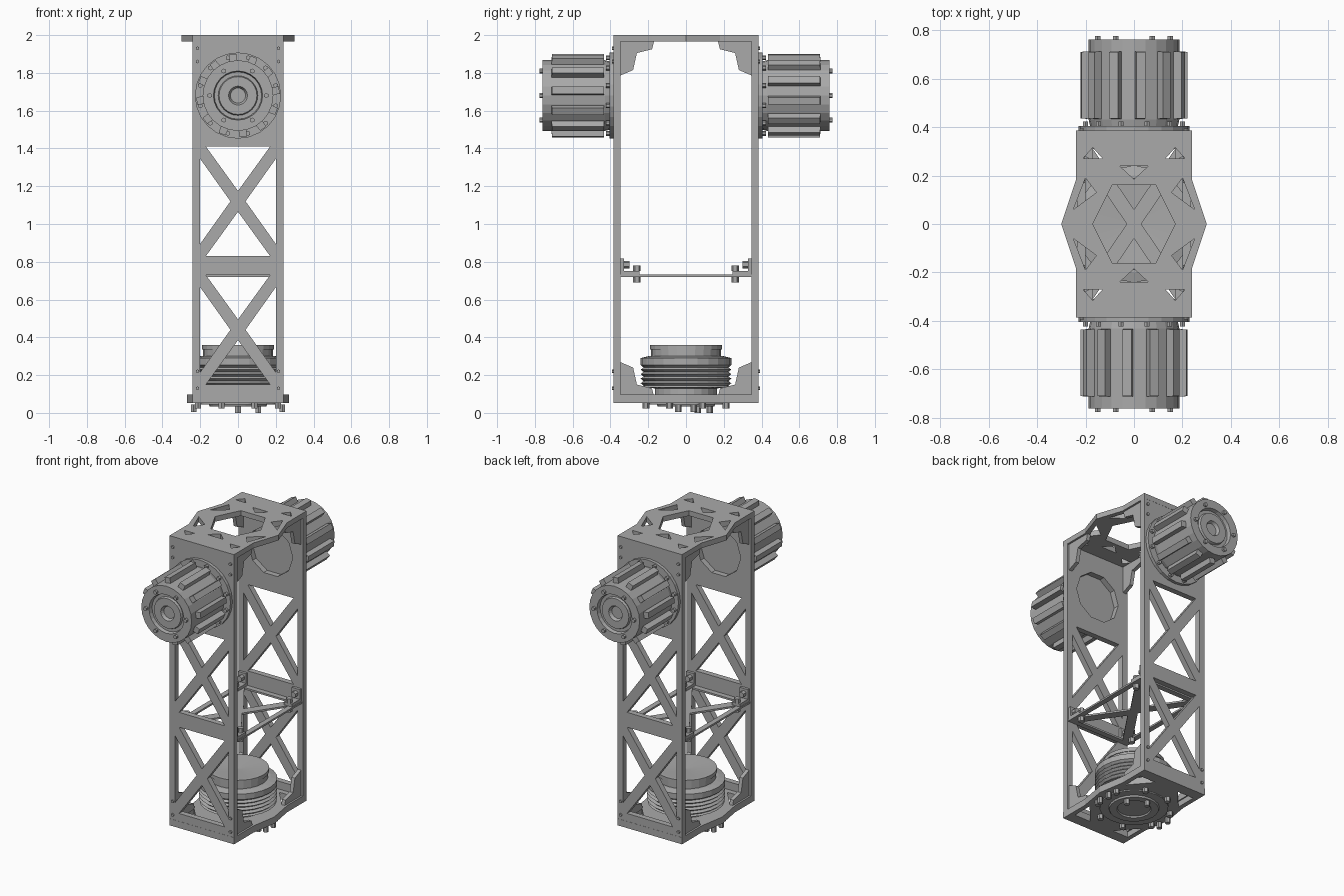
import bpy, bmesh
from math import pi, cos, sin
from mathutils import Matrix, Vector

cube = bpy.data.objects.get("Cube")
if cube:
    bpy.data.objects.remove(cube, do_unlink=True)

grey = bpy.data.materials.new("plain grey metal")
grey.use_nodes = True
GREY = (0.40, 0.40, 0.40, 1)
grey.diffuse_color = GREY
grey.node_tree.nodes["Principled BSDF"].inputs["Base Color"].default_value = GREY

FLAT = Matrix()
FACING_FRONT = Matrix.Rotation(pi / 2, 4, 'X')
FACING_BACK = Matrix.Rotation(-pi / 2, 4, 'X')
FACING_SIDE = Matrix(((0, 0, 1, 0), (1, 0, 0, 0), (0, 1, 0, 0), (0, 0, 0, 1)))
SIGNS = (-1, 1)


def add_object(name, mesh, matrix=FLAT):
    mesh.materials.clear()
    mesh.materials.append(grey)
    ob = bpy.data.objects.new(name, mesh)
    bpy.context.collection.objects.link(ob)
    ob.matrix_world = matrix
    return ob


def from_bmesh(name, bm, matrix=FLAT):
    bmesh.ops.recalc_face_normals(bm, faces=bm.faces)
    mesh = bpy.data.meshes.new(name)
    bm.to_mesh(mesh)
    bm.free()
    return add_object(name, mesh, matrix)


def plate(name, loops, thickness, matrix):
    """Flat sheet: the first loop is the outline, the others are holes."""
    curve = bpy.data.curves.new(name, 'CURVE')
    curve.dimensions, curve.fill_mode = '2D', 'BOTH'
    curve.extrude = thickness / 2
    for loop in loops:
        spline = curve.splines.new('POLY')
        spline.points.add(len(loop) - 1)
        for point, (u, v) in zip(spline.points, loop):
            point.co = (u, v, 0, 1)
        spline.use_cyclic_u = True
    temp = bpy.data.objects.new(name, curve)
    bpy.context.collection.objects.link(temp)
    graph = bpy.context.evaluated_depsgraph_get()
    mesh = bpy.data.meshes.new_from_object(temp.evaluated_get(graph))
    bpy.data.objects.remove(temp, do_unlink=True)
    bm = bmesh.new()
    bm.from_mesh(mesh)
    bmesh.ops.remove_doubles(bm, verts=bm.verts, dist=1e-5)
    for f in bm.faces:
        f.smooth = False
    return from_bmesh(name, bm, matrix)


def lathe(profile, steps):
    bm = bmesh.new()
    vs = [bm.verts.new((r, 0, z)) for r, z in profile]
    es = [bm.edges.new(pair) for pair in zip(vs, vs[1:])]
    bmesh.ops.spin(bm, geom=vs + es, cent=(0, 0, 0), axis=(0, 0, 1),
                   angle=2 * pi, steps=steps, use_duplicate=False)
    bmesh.ops.remove_doubles(bm, verts=bm.verts, dist=1e-4)
    return bm


def bolts(name, places, radius=0.016, height=0.03, matrix=FLAT):
    """Hexagonal heads; each place is a centre and an axis."""
    bm = bmesh.new()
    for centre, axis in places:
        turn = Vector((0, 0, 1)).rotation_difference(Vector(axis)).to_matrix().to_4x4()
        bmesh.ops.create_cone(bm, cap_ends=True, segments=6, radius1=radius, radius2=radius,
                              depth=height, matrix=Matrix.Translation(centre) @ turn)
    return from_bmesh(name, bm, matrix)


def ring(count, radius, z, start=0.0):
    return [(radius * cos(start + i * 2 * pi / count),
             radius * sin(start + i * 2 * pi / count), z) for i in range(count)]


def flat_ring(count, radius, centre=0.0):
    return [(x, y + centre) for x, y, _ in ring(count, radius, 0)]


def mirrored(loops):
    return [[(sx * u, sy * v) for u, v in loop]
            for loop in loops for sx in SIGNS for sy in SIGNS]


def cross_openings(middle):
    """Four triangles that leave an X-shaped brace."""
    out = [[(-0.17, middle + s * 0.29), (0.17, middle + s * 0.29), (0, middle + s * 0.055)]
           for s in SIGNS]
    out += [[(s * 0.2, middle - 0.225), (s * 0.2, middle + 0.225), (s * 0.04, middle)]
            for s in SIGNS]
    return out


# Side walls with braced openings and a motor port
wall = [(-0.24, 0.07), (0.24, 0.07), (0.24, 1.985), (-0.24, 1.985)]
wall_loops = [wall, flat_ring(10, 0.165, 1.68)] + cross_openings(1.12) + cross_openings(0.44)
for label, s in (("front", -1), ("back", 1)):
    plate(label + "_wall", wall_loops, 0.038,
          Matrix.Translation((0, s * 0.365, 0)) @ FACING_FRONT)


# Top and bottom plates, widened in the middle
def widened(bulge):
    half = [(0.24, -0.385), (0.24, -0.18), (bulge, 0), (0.24, 0.18), (0.24, 0.385)]
    return half + [(-x, -y) for x, y in half]


centre_hole = [(-0.17, 0), (-0.09, 0.16), (0.09, 0.16), (0.17, 0), (0.09, -0.16), (-0.09, -0.16)]
top_cuts = mirrored([[(0.25, 0.06), (0.2, 0.19), (0.155, 0.13)],
                     [(0.21, 0.27), (0.17, 0.315), (0.13, 0.27)]])
top_cuts += [[(-0.06, s * 0.24), (0.06, s * 0.24), (0, s * 0.185)] for s in SIGNS]
plate("top_plate", [widened(0.3), centre_hole] + top_cuts, 0.035,
      Matrix.Translation((0, 0, 1.9825)))
bottom_cuts = mirrored([[(0.21, 0.17), (0.21, 0.31), (0.09, 0.31)]])
plate("bottom_plate", [widened(0.27)] + bottom_cuts, 0.045, Matrix.Translation((0, 0, 0.075)))

# Corner gussets
for level, base, up in (("lower", 0.09, 1), ("upper", 1.965, -1)):
    for end in SIGNS:
        shape = [(end * y, base + up * h) for y, h in
                 ((0.35, 0), (0.17, 0), (0.18, 0.04), (0.26, 0.06), (0.28, 0.15), (0.35, 0.18))]
        for side in SIGNS:
            plate(f"{level}_gusset", [shape], 0.025,
                  Matrix.Translation((side * 0.215, 0, 0)) @ FACING_SIDE)

# Thin cross brace between the walls
brace = [(-0.235, -0.347), (0.235, -0.347), (0.235, 0.347), (-0.235, 0.347)]
brace_cuts = [[(s * 0.2, -0.25), (s * 0.2, 0.25), (s * 0.03, 0)] for s in SIGNS]
brace_cuts += [[(-0.17, s * 0.31), (0.17, s * 0.31), (0, s * 0.06)] for s in SIGNS]
plate("cross_brace", [brace] + brace_cuts, 0.012, Matrix.Translation((0, 0, 0.726)))
places, tabs = [], bmesh.new()
for sx in SIGNS:
    for sy in SIGNS:
        places += [((sx * 0.2, sy * 0.26, z), (0, 0, 1)) for z in (0.765, 0.705)]
        places.append(((sx * 0.2, sy * 0.315, 0.785), (0, 1, 0)))
        for y, z, dy, dz in ((0.295, 0.742, 0.1, 0.02), (0.337, 0.775, 0.018, 0.085)):
            bmesh.ops.create_cube(tabs, size=1, matrix=Matrix.Translation((sx * 0.2, sy * y, z))
                                  @ Matrix.Diagonal((0.06, dy, dz, 1)))
bolts("brace_bolts", places, 0.02)
from_bmesh("brace_brackets", tabs)

# Finned motors on the front and back walls
for label, turn in (("front", FACING_FRONT), ("back", FACING_BACK)):
    place = Matrix.Translation((0, 0, 1.68)) @ turn
    from_bmesh(label + "_motor_flange",
               lathe([(0, 0.384), (0.228, 0.384), (0.228, 0.405), (0.18, 0.405)], 24), place)
    barrel = lathe([(0.18, 0.4), (0.187, 0.43), (0.187, 0.715), (0.187, 0.76), (0.13, 0.76),
                    (0.125, 0.735), (0.105, 0.735), (0.1, 0.75), (0.05, 0.75), (0.04, 0.73),
                    (0, 0.73)], 24)
    barrel.faces.ensure_lookup_table()
    long_faces = [f for f in barrel.faces
                  if 0.5 < f.calc_center_median().z < 0.65 and f.calc_center_median().xy.length > 0.15]
    slots = long_faces[::2]
    bmesh.ops.inset_individual(barrel, faces=slots, thickness=0.005, depth=0)
    bmesh.ops.inset_individual(barrel, faces=slots, thickness=0.002, depth=-0.035)
    from_bmesh(label + "_motor_barrel", barrel, place)
    heads = [(p, (0, 0, 1)) for p in ring(12, 0.207, 0.411, pi / 12) + ring(6, 0.15, 0.763)]
    bolts(label + "_motor_bolts", heads, 0.013, 0.025, place)

# Base motor with a ridged body and a narrower cap
ridges = [(0.24 if i % 2 else 0.225, 0.145 + i * 0.012) for i in range(10)]
body = [(0, 0.09), (0.165, 0.09), (0.165, 0.13), (0.235, 0.135)] + ridges
body += [(0.24, 0.265), (0.24, 0.29), (0.2, 0.3), (0.185, 0.3), (0.185, 0.335),
         (0.19, 0.335), (0.19, 0.36), (0.17, 0.36), (0, 0.35)]
from_bmesh("base_motor", lathe(body, 24))

# Underside mounting disc and bolts
disc = [(0, 0.043), (0.1, 0.043), (0.105, 0.034), (0.15, 0.034), (0.155, 0.045),
        (0.21, 0.045), (0.21, 0.06)]
from_bmesh("underside_disc", lathe(disc, 24))
bolts("underside_bolts", [(p, (0, 0, 1)) for p in ring(8, 0.23, 0.038, pi / 8)], 0.019)
bolts("hub_bolts", [(p, (0, 0, 1)) for p in ring(6, 0.125, 0.02, pi / 6)][:2]
      + [((s * 0.235, t * 0.04, 0.025), (0, 0, 1)) for s in SIGNS for t in SIGNS], 0.017, 0.04)

# Small fixings along the wall corners
fixings = [((sx * 0.215, sy * 0.386, z), (0, 1, 0)) for sx in SIGNS for sy in SIGNS
           for z in (0.13, 0.22, 1.86, 1.93)]
bolts("wall_fixings", fixings, 0.01, 0.014)
